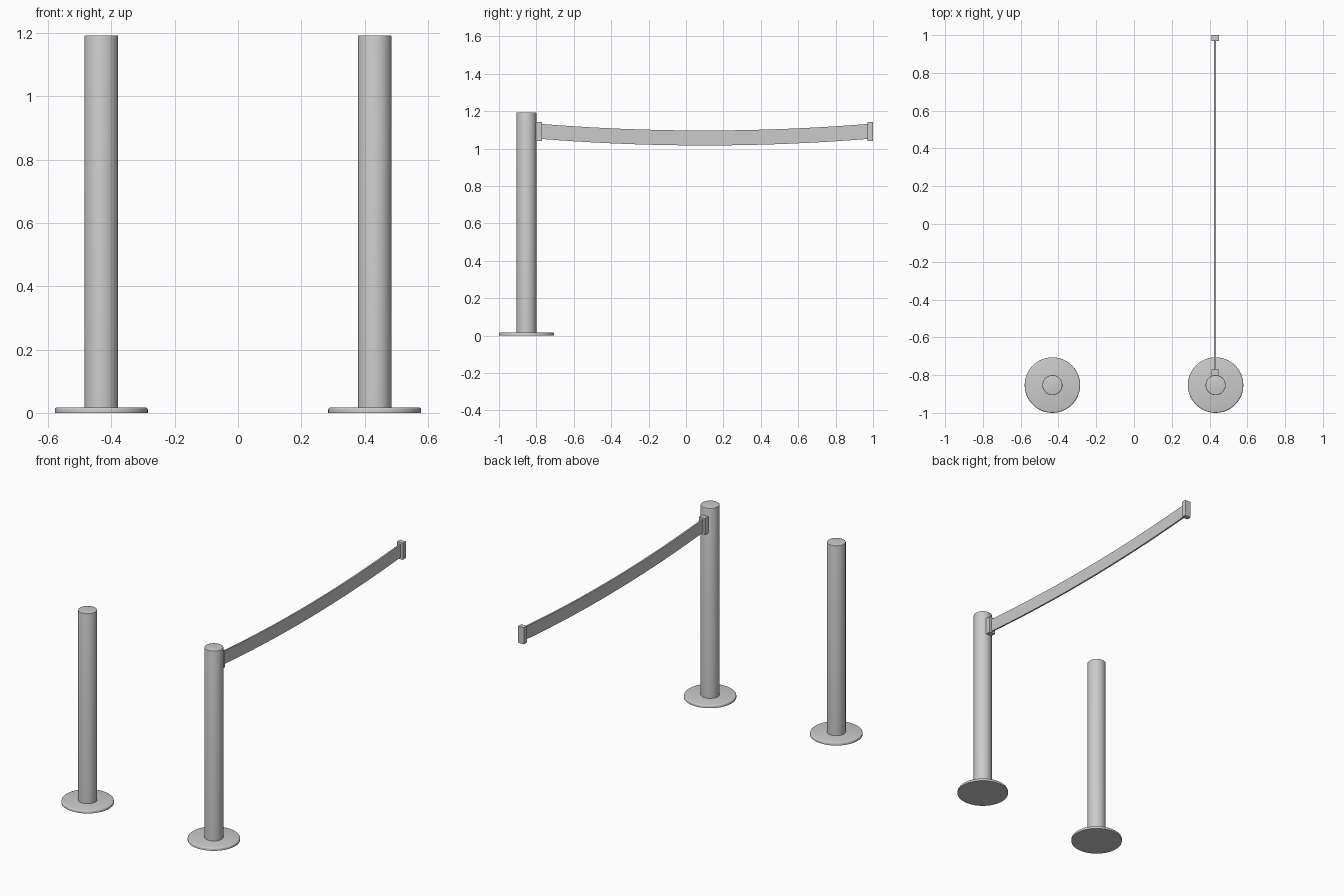
import bpy, bmesh
from mathutils import Matrix, Vector

cube = bpy.data.objects.get("Cube")
if cube:
    bpy.data.objects.remove(cube, do_unlink=True)

POST_X, POST_Y = 0.432, -0.853
SEGMENTS = 48

grey = bpy.data.materials.new("satin grey")
grey.use_nodes = True
colour = (0.6, 0.6, 0.6, 1)
grey.diffuse_color = colour
grey.node_tree.nodes["Principled BSDF"].inputs["Base Color"].default_value = colour


def add_object(name, bm, smooth=False):
    bmesh.ops.recalc_face_normals(bm, faces=bm.faces)
    mesh = bpy.data.meshes.new(name)
    bm.to_mesh(mesh)
    bm.free()
    mesh.materials.append(grey)
    obj = bpy.data.objects.new(name, mesh)
    bpy.context.collection.objects.link(obj)
    if smooth:
        bpy.ops.object.select_all(action="DESELECT")
        obj.select_set(True)
        bpy.context.view_layer.objects.active = obj
        bpy.ops.object.shade_smooth_by_angle(angle=0.6)
    return obj


def disc(name, x, radius, bottom, top, bevel):
    """Upright cylinder with a rounded upper rim."""
    bm = bmesh.new()
    bmesh.ops.create_cone(bm, cap_ends=True, segments=SEGMENTS,
                          radius1=radius, radius2=radius, depth=top - bottom,
                          matrix=Matrix.Translation((x, POST_Y, (top + bottom) / 2)))
    rim = [e for e in bm.edges if all(v.co.z > top - 0.001 for v in e.verts)]
    bmesh.ops.bevel(bm, geom=rim, offset=bevel, segments=3, profile=0.5, affect="EDGES")
    add_object(name, bm, True)


def box(name, centre, size):
    bm = bmesh.new()
    bmesh.ops.create_cube(bm, size=1, matrix=Matrix.Translation(centre)
                          @ Matrix.Diagonal((*size, 1)))
    add_object(name, bm)


# Two posts on round floor plates
for side, x in (("left", POST_X), ("right", -POST_X)):
    disc(side + "_base", x, 0.147, 0, 0.017, 0.007)
    disc(side + "_post", x, 0.053, 0.01, 1.193, 0.003)

# Belt clips at both ends
box("post_clip", (POST_X - 0.003, -0.79, 1.092), (0.04, 0.04, 0.103))
box("end_clip", (POST_X - 0.003, 0.985, 1.092), (0.04, 0.03, 0.103))

# Sagging belt, swept from a rectangular section
START, END, STEPS = -0.775, 0.975, 20
bm = bmesh.new()
rings = []
for i in range(STEPS + 1):
    t = i / STEPS
    y = START + (END - START) * t
    z = 1.092 - 0.035 * 4 * t * (1 - t)
    rings.append([bm.verts.new(Vector((POST_X - 0.003 + dx, y, z + dz)))
                  for dx, dz in ((-0.005, -0.04), (0.005, -0.04),
                                 (0.005, 0.04), (-0.005, 0.04))])
for a, b in zip(rings, rings[1:]):
    for k in range(4):
        n = (k + 1) % 4
        bm.faces.new((a[k], a[n], b[n], b[k]))
bm.faces.new(rings[0])
bm.faces.new(rings[-1])
add_object("belt", bm, True)
